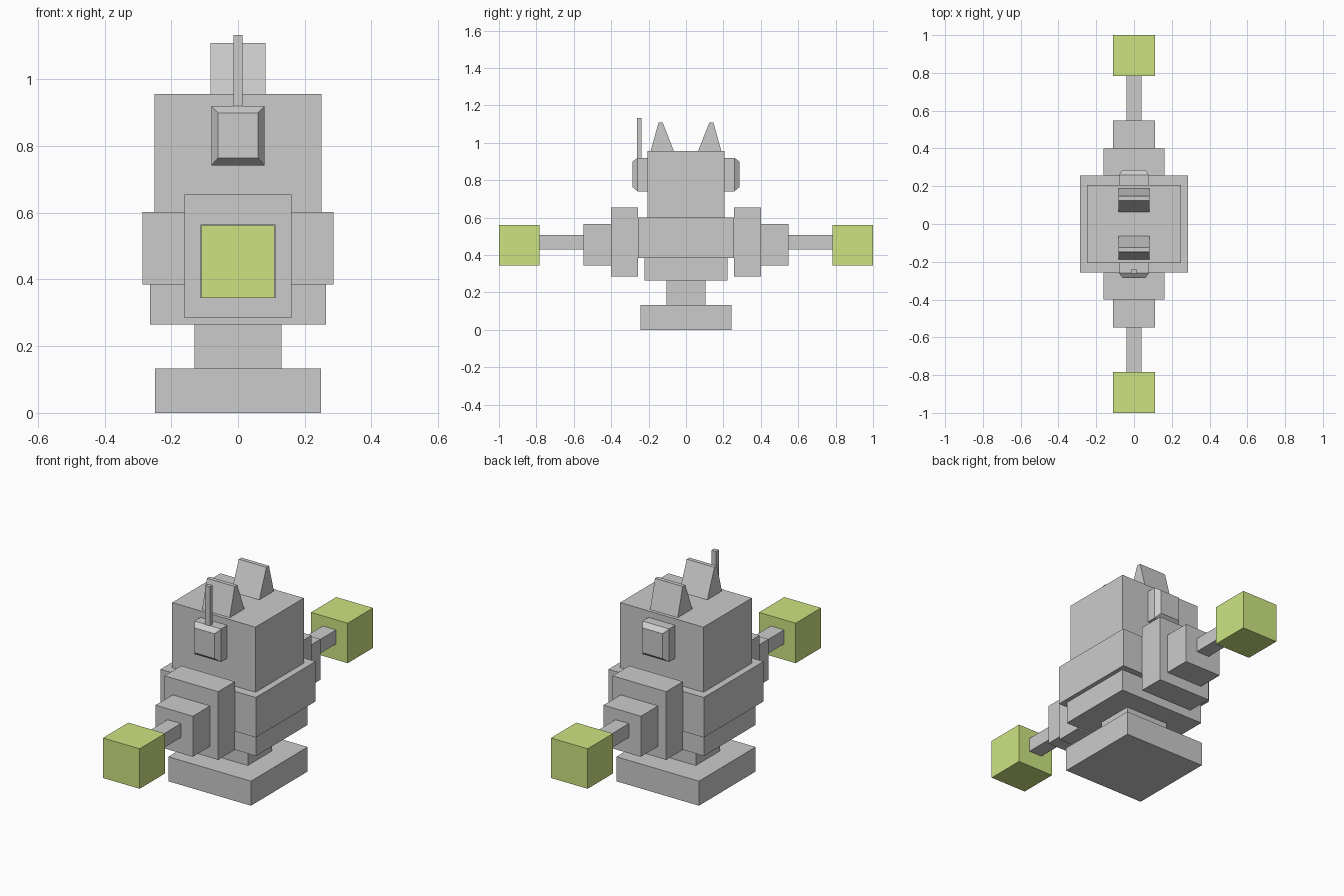
import bpy
import bmesh

cube = bpy.data.objects.get("Cube")
if cube:
    bpy.data.objects.remove(cube, do_unlink=True)


def material(name, colour):
    mat = bpy.data.materials.new(name)
    mat.use_nodes = True
    mat.diffuse_color = colour
    bsdf = next(n for n in mat.node_tree.nodes if n.type == 'BSDF_PRINCIPLED')
    bsdf.inputs["Base Color"].default_value = colour
    return mat


GREY = material("grey", (0.6, 0.6, 0.6, 1))
GREEN = material("lime_green", (0.61, 0.77, 0.22, 1))


def loft(name, rings, mat=GREY):
    """Closed solid through a list of four-cornered rings."""
    bm = bmesh.new()
    loops = [[bm.verts.new(p) for p in ring] for ring in rings]
    for a, b in zip(loops, loops[1:]):
        for i in range(4):
            j = (i + 1) % 4
            bm.faces.new((a[i], a[j], b[j], b[i]))
    bm.faces.new(loops[0])
    bm.faces.new(loops[-1])
    bmesh.ops.recalc_face_normals(bm, faces=bm.faces)
    mesh = bpy.data.meshes.new(name)
    bm.to_mesh(mesh)
    bm.free()
    mesh.materials.append(mat)
    obj = bpy.data.objects.new(name, mesh)
    bpy.context.collection.objects.link(obj)
    return obj


def flat_ring(hx, y0, y1, z):
    return [(-hx, y0, z), (hx, y0, z), (hx, y1, z), (-hx, y1, z)]


def upright_ring(hx, y, z0, z1):
    return [(-hx, y, z0), (hx, y, z0), (hx, y, z1), (-hx, y, z1)]


def box(name, hx, y0, y1, z0, z1, mat=GREY):
    return loft(name, [flat_ring(hx, y0, y1, z0), flat_ring(hx, y0, y1, z1)], mat)


# Central stack: half width, half depth, bottom, top
for name, hx, hy, z0, z1 in (
    ("base", 0.248, 0.243, 0, 0.133),
    ("neck_post", 0.131, 0.103, 0.133, 0.265),
    ("lower_body", 0.263, 0.221, 0.265, 0.385),
    ("middle_body", 0.286, 0.256, 0.385, 0.602),
    ("head", 0.25, 0.207, 0.602, 0.955),
):
    box(name, hx, -hy, hy, z0, z1)

# Arms, ears and head pods, repeated on the front and back
for side, s in (("front", -1), ("back", 1)):
    box(side + "_shoulder", 0.161, s * 0.256, s * 0.4, 0.285, 0.655)
    box(side + "_upper_arm", 0.112, s * 0.4, s * 0.547, 0.345, 0.565)
    box(side + "_forearm", 0.04, s * 0.547, s * 0.783, 0.43, 0.506)
    box(side + "_hand", 0.11, s * 0.783, s, 0.344, 0.561, GREEN)
    loft(side + "_ear", [flat_ring(0.083, s * 0.064, s * 0.189, 0.955),
                         flat_ring(0.083, s * 0.125, s * 0.147, 1.108)])
    loft(side + "_pod", [upright_ring(0.08, s * 0.207, 0.741, 0.92),
                         upright_ring(0.08, s * 0.259, 0.741, 0.92),
                         upright_ring(0.06, s * 0.287, 0.764, 0.899)])

# Antenna standing on the front pod
box("antenna", 0.014, -0.262, -0.238, 0.92, 1.132)
